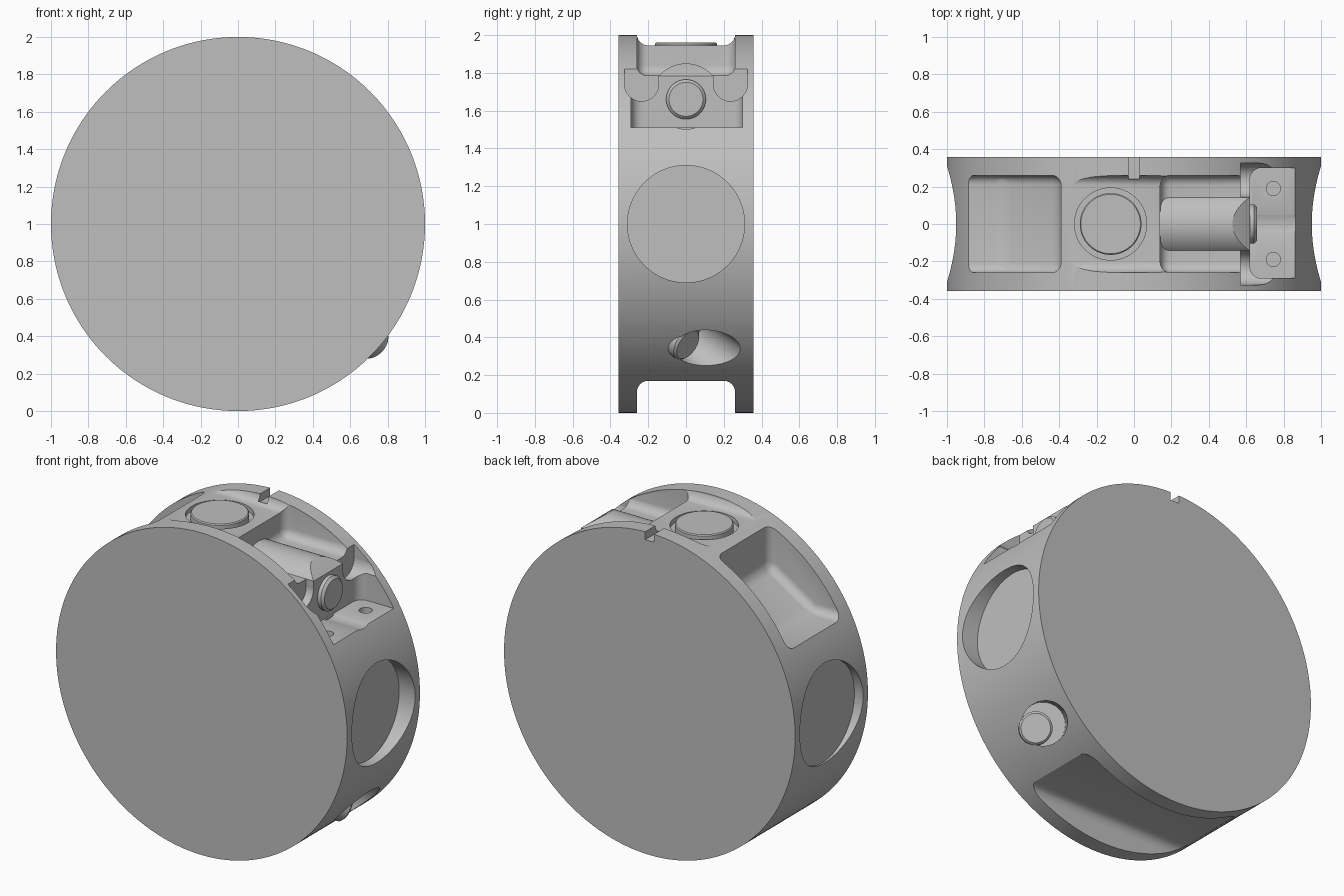
import bpy
import bmesh
from math import radians
from mathutils import Vector

cube = bpy.data.objects.get("Cube")
if cube:
    bpy.data.objects.remove(cube, do_unlink=True)

GREY = (0.52, 0.52, 0.52, 1)
metal = bpy.data.materials.new("plain grey")
metal.use_nodes = True
metal.diffuse_color = GREY
metal.node_tree.nodes["Principled BSDF"].inputs["Base Color"].default_value = GREY


def finish(name, bm):
    bmesh.ops.recalc_face_normals(bm, faces=bm.faces)
    mesh = bpy.data.meshes.new(name)
    bm.to_mesh(mesh)
    bm.free()
    mesh.materials.append(metal)
    obj = bpy.data.objects.new(name, mesh)
    bpy.context.collection.objects.link(obj)
    return obj


def cylinder(name, start, direction, length, radius, segments=64, chamfer=0):
    """Cylinder that grows from start along direction."""
    bm = bmesh.new()
    bmesh.ops.create_cone(bm, cap_ends=True, segments=segments,
                          radius1=radius, radius2=radius, depth=length)
    if chamfer:
        rim = [e for e in bm.edges if all(v.co.z > 0 for v in e.verts)]
        bmesh.ops.bevel(bm, geom=rim, offset=chamfer, segments=1, affect='EDGES')
    d = Vector(direction).normalized()
    bm.transform(d.to_track_quat('Z', 'Y').to_matrix().to_4x4())
    bmesh.ops.translate(bm, verts=bm.verts, vec=Vector(start) + d * length / 2)
    return finish(name, bm)


def prism(name, profile, y0, y1, fillet=0, upright_only=False):
    """Side profile in x and z, extruded from y0 to y1, with rounded edges."""
    bm = bmesh.new()
    face = bm.faces.new([bm.verts.new((x, y0, z)) for x, z in profile])
    out = bmesh.ops.extrude_face_region(bm, geom=[face])
    moved = [v for v in out["geom"] if isinstance(v, bmesh.types.BMVert)]
    bmesh.ops.translate(bm, verts=moved, vec=(0, y1 - y0, 0))
    bmesh.ops.recalc_face_normals(bm, faces=bm.faces)
    if fillet:
        edges = list(bm.edges)
        if upright_only:
            edges = [e for e in edges
                     if abs(e.verts[0].co.z - e.verts[1].co.z) > 0.1]
        bmesh.ops.bevel(bm, geom=edges, offset=fillet, segments=6,
                        profile=0.5, affect='EDGES')
    return finish(name, bm)


def box(name, x0, x1, y0, y1, z0, z1, fillet=0, upright_only=False):
    return prism(name, [(x0, z0), (x1, z0), (x1, z1), (x0, z1)],
                 y0, y1, fillet, upright_only)


def cut(target, cutter):
    cutter.hide_render = True
    mod = target.modifiers.new("cut", 'BOOLEAN')
    mod.operation = 'DIFFERENCE'
    mod.solver = 'EXACT'
    mod.object = cutter
    bpy.context.view_layer.objects.active = target
    bpy.ops.object.modifier_apply(modifier=mod.name)
    bpy.data.objects.remove(cutter, do_unlink=True)


X, Y, Z = (1, 0, 0), (0, 1, 0), (0, 0, 1)

# Main drum
drum = cylinder("drum", (0, -0.357, 1), Y, 0.714, 1, 192)

# Flat channels across the top and bottom
cut(drum, box("top_channel", -1.2, 1.2, -0.26, 0.26, 1.945, 2.3, 0.06))
cut(drum, box("bottom_channel", -1.2, 1.2, -0.26, 0.26, -0.3, 0.17, 0.06))

# Round windows on both sides
cut(drum, cylinder("left_window", (0.89, 0, 1), X, 0.4, 0.31, 96))
cut(drum, cylinder("right_window", (-0.94, 0, 1), (-1, 0, 0), 0.4, 0.31, 96))

# Stepped pocket with a sloping floor
cut(drum, prism("sloped_pocket", [(-0.39, 2.3), (-0.39, 1.66), (-0.70, 1.465),
                                  (-1.3, 1.465), (-1.3, 2.3)], -0.26, 0.26, 0.05))

# Pocket with a rounded tube left along its floor
pocket = box("tube_pocket", 0.14, 1.3, -0.26, 0.26, 1.785, 2.3, 0.055)
cut(pocket, cylinder("tube", (0, 0, 1.66), X, 1.6, 0.19, 64))
cut(drum, pocket)

# Connector notch, screw head slots, clearance and screw holes
cut(drum, box("notch", 0.62, 1.4, -0.29, 0.30, 1.51, 2.3, 0.06, True))
cut(drum, cylinder("clearance", (0.63, 0, 1.66), X, 0.6, 0.158, 64))
for side in (-1, 1):
    y = side * 0.235
    cut(drum, cylinder("slot_end", (0.57, y, 1.74), X, 0.6, 0.09, 48))
    cut(drum, box("slot", 0.57, 1.2, y - 0.0899, y + 0.0899, 1.74, 2.3))
    cut(drum, cylinder("screw_hole", (0.745, side * 0.19, 1.4), Z, 0.5, 0.038, 32))

# Key notch in the back rim and ring recess in the top
cut(drum, box("key_notch", -0.03, 0.03, 0.24, 0.5, 1.95, 2.3))
cut(drum, cylinder("ring_recess", (-0.125, 0, 1.915), Z, 0.3, 0.193, 64))

# Slanted port low on the side
AXIS = Vector((0.53, 0.70, -0.46)).normalized()
port = Vector((0.75, 0.11, 0.34))
cut(drum, cylinder("port", port - AXIS * 0.17, AXIS, 0.7, 0.125, 64))

# Raised round parts
parts = [
    drum,
    cylinder("top_button", (-0.125, 0, 1.88), Z, 0.08, 0.165, 64, 0.006),
    cylinder("connector_plug", (0.58, 0, 1.66), X, 0.077, 0.105, 64, 0.015),
    cylinder("port_plug", Vector((0.73, 0.01, 0.36)) - AXIS * 0.15, AXIS,
             0.15, 0.095, 64, 0.012),
]

# Smooth curved faces, crisp edges
for obj in parts:
    bpy.ops.object.select_all(action='DESELECT')
    obj.select_set(True)
    bpy.context.view_layer.objects.active = obj
    bpy.ops.object.shade_smooth_by_angle(angle=radians(25))
